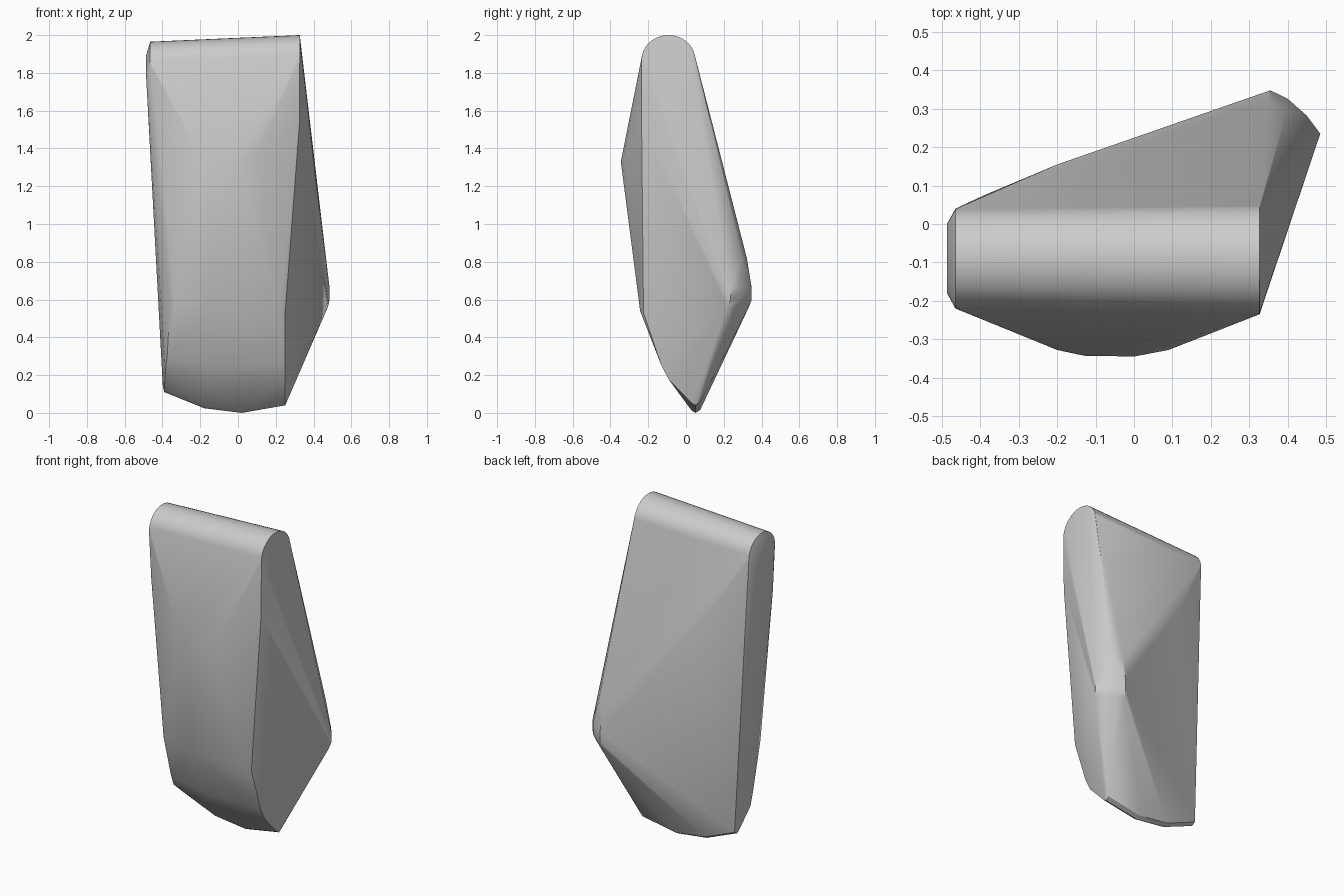
import bpy, bmesh, math

cube = bpy.data.objects.get("Cube")
if cube:
    bpy.data.objects.remove(cube, do_unlink=True)


def arc(x, cy, cz, ry, rz, steps=18):
    """Upper half of an ellipse facing along x."""
    return [(x, cy + ry * math.cos(math.pi * i / steps),
             cz + rz * math.sin(math.pi * i / steps)) for i in range(steps + 1)]


points = []

# Rounded top: a long roll with a small chamfered cap on the narrow end
points += arc(0.327, -0.093, 1.87, 0.142, 0.13)
points += arc(-0.465, -0.09, 1.845, 0.13, 0.12)
points += arc(-0.487, -0.09, 1.79, 0.09, 0.10)

# Front ridge
points += [(-0.20, -0.328, 1.37), (-0.13, -0.343, 1.33),
           (0.0, -0.345, 1.33), (0.09, -0.328, 1.37)]

# Front side edges, running down from the roll
points += [(0.325, -0.235, 1.53), (-0.46, -0.205, 1.55)]

# Lower front: bent rows curving under to the toe
for y, z, left, right in [(-0.243, 0.54, -0.33, 0.22), (-0.225, 0.53, -0.36, 0.25),
                          (-0.13, 0.25, -0.375, 0.25), (-0.09, 0.175, -0.385, 0.25)]:
    points += [(left, y, z + 0.05), (-0.16, y, z), (0.03, y, z), (right, y, z)]

# Toe edge, slightly rounded
for x, z in [(-0.39, 0.11), (-0.18, 0.025), (0.02, 0.0), (0.25, 0.04)]:
    points += [(x, 0.03, z + 0.012), (x, 0.05, z), (x, 0.075, z + 0.015)]
points += [(-0.398, 0.05, 0.14)]

# Back crease
points += [(-0.455, 0.04, 1.58), (-0.20, 0.155, 1.41)]

# Rear corner: a rounded bump
corner = [(0.355, 0.348), (0.40, 0.326), (0.45, 0.282), (0.485, 0.235)]
for z, inset in [(0.56, 0.015), (0.60, 0.0), (0.66, 0.0)]:
    points += [(x - inset * 0.6, y - inset, z) for x, y in corner]
points += [(0.35, 0.322, 0.82), (0.40, 0.30, 0.82)]

# Wrap the guide points in one faceted shell
bm = bmesh.new()
for p in points:
    bm.verts.new(p)
hull = bmesh.ops.convex_hull(bm, input=bm.verts)
unused = {g for g in hull["geom_interior"] + hull["geom_unused"]
          if isinstance(g, bmesh.types.BMVert)}
bmesh.ops.delete(bm, geom=list(unused), context="VERTS")
bmesh.ops.dissolve_limit(bm, angle_limit=math.radians(1), verts=bm.verts, edges=bm.edges)
bmesh.ops.recalc_face_normals(bm, faces=bm.faces)

mesh = bpy.data.meshes.new("wedge_body")
bm.to_mesh(mesh)
bm.free()
body = bpy.data.objects.new("wedge_body", mesh)
bpy.context.collection.objects.link(body)

# Plain grey surface
grey = bpy.data.materials.new("light_grey")
grey.use_nodes = True
colour = (0.6, 0.6, 0.6, 1.0)
grey.diffuse_color = colour
grey.node_tree.nodes["Principled BSDF"].inputs["Base Color"].default_value = colour
mesh.materials.append(grey)

bpy.ops.object.select_all(action="DESELECT")
body.select_set(True)
bpy.context.view_layer.objects.active = body
bpy.ops.object.shade_smooth_by_angle(angle=math.radians(30))
